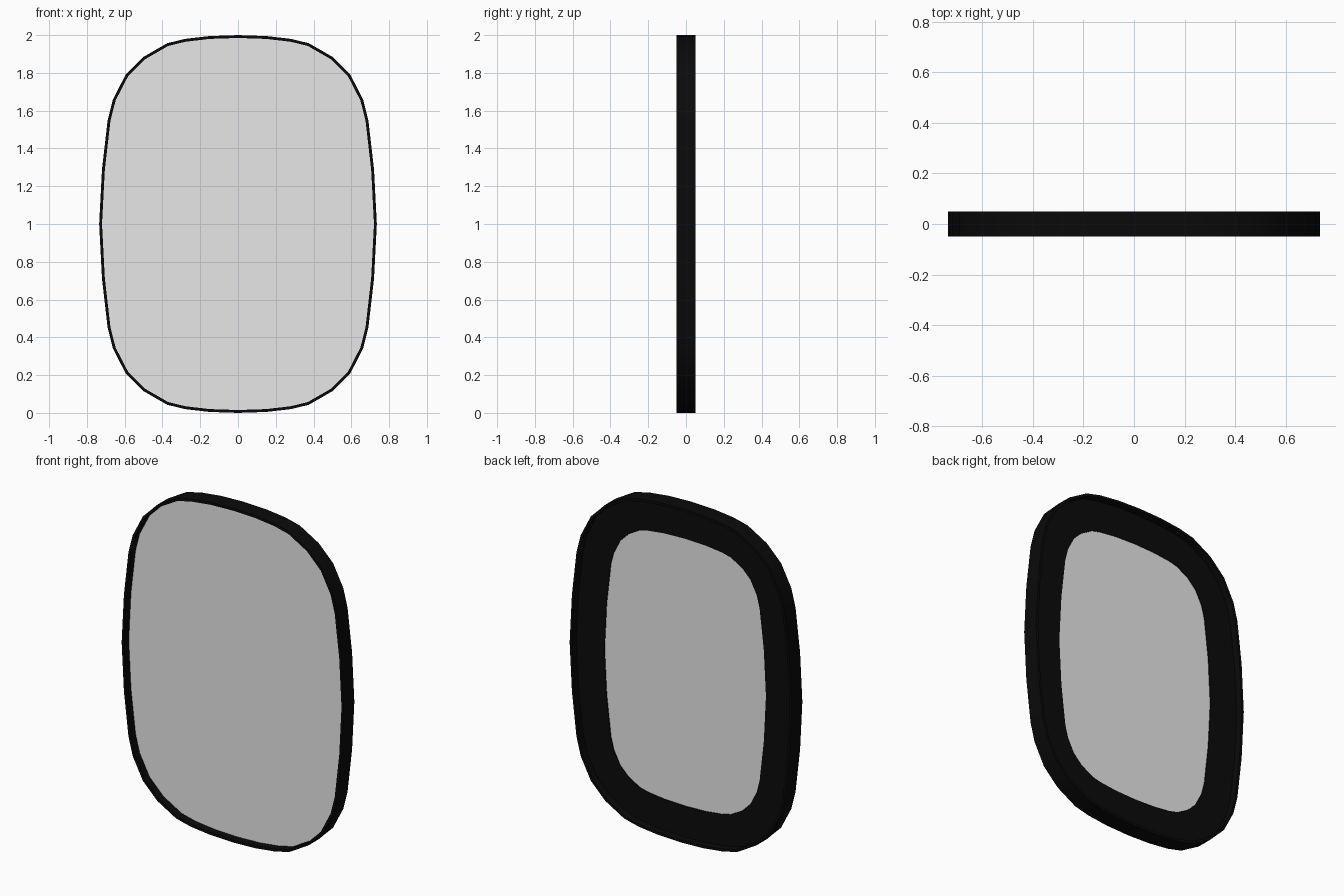
import bpy, bmesh
from mathutils import Vector

if "Cube" in bpy.data.objects:
    bpy.data.objects.remove(bpy.data.objects["Cube"])

# Quarter outline of the rounded frame (x, z from the centre)
QUARTER = [(0.735, 0), (0.72, 0.29), (0.69, 0.55), (0.662, 0.66), (0.595, 0.79),
           (0.50, 0.885), (0.375, 0.957), (0.28, 0.98), (0.15, 0.995), (0, 1.0)]


def material(name, rgb):
    m = bpy.data.materials.new(name)
    m.diffuse_color = (*rgb, 1)
    m.use_nodes = True
    m.node_tree.nodes["Principled BSDF"].inputs["Base Color"].default_value = m.diffuse_color
    return m


def full_outline():
    q = [Vector(p) for p in QUARTER]
    half = q + [Vector((-p.x, p.y)) for p in reversed(q[:-1])]
    return half + [Vector((p.x, -p.y)) for p in reversed(half[1:-1])]


def inset(loop, d):
    # move each corner inward so every edge shifts by d
    out = []
    n = len(loop)
    for i, p in enumerate(loop):
        e1 = (p - loop[i - 1]).normalized()
        e2 = (loop[(i + 1) % n] - p).normalized()
        n1, n2 = Vector((-e1.y, e1.x)), Vector((-e2.y, e2.x))
        b = (n1 + n2).normalized()
        out.append(p + b * d / b.dot(n1))
    return out


def build(name, outer, inner, y0, y1, mat):
    # closed ring between two outlines, or a solid plate when inner is None
    bm = bmesh.new()

    def verts(loop, y):
        return [bm.verts.new((p.x, y, p.y + 1)) for p in loop]

    def bridge(a, b):
        n = len(a)
        for i in range(n):
            j = (i + 1) % n
            bm.faces.new((a[i], a[j], b[j], b[i]))

    of, ob = verts(outer, y0), verts(outer, y1)
    bridge(of, ob)
    if inner is None:
        bm.faces.new(of)
        bm.faces.new(ob)
    else:
        nf, nb = verts(inner, y0), verts(inner, y1)
        bridge(nf, of)
        bridge(ob, nb)
        bridge(nb, nf)
    bmesh.ops.recalc_face_normals(bm, faces=bm.faces)
    me = bpy.data.meshes.new(name)
    bm.to_mesh(me)
    bm.free()
    me.materials.append(mat)
    ob = bpy.data.objects.new(name, me)
    bpy.context.collection.objects.link(ob)
    bpy.context.view_layer.objects.active = ob
    ob.select_set(True)
    bpy.ops.object.shade_smooth_by_angle()
    ob.select_set(False)


black = material("frame_black", (0.003, 0.003, 0.003))
grey = material("panel_grey", (0.8, 0.8, 0.8))

edge = full_outline()
lip = inset(edge, 0.015)
# Thin outer band, recessed panel, and the wide black border on its back
build("outer_rim", edge, lip, -0.05, 0.05, black)
build("panel", inset(edge, 0.014), None, -0.004, 0.004, grey)
build("back_border", inset(edge, 0.013), inset(edge, 0.2), 0.002, 0.008, black)
